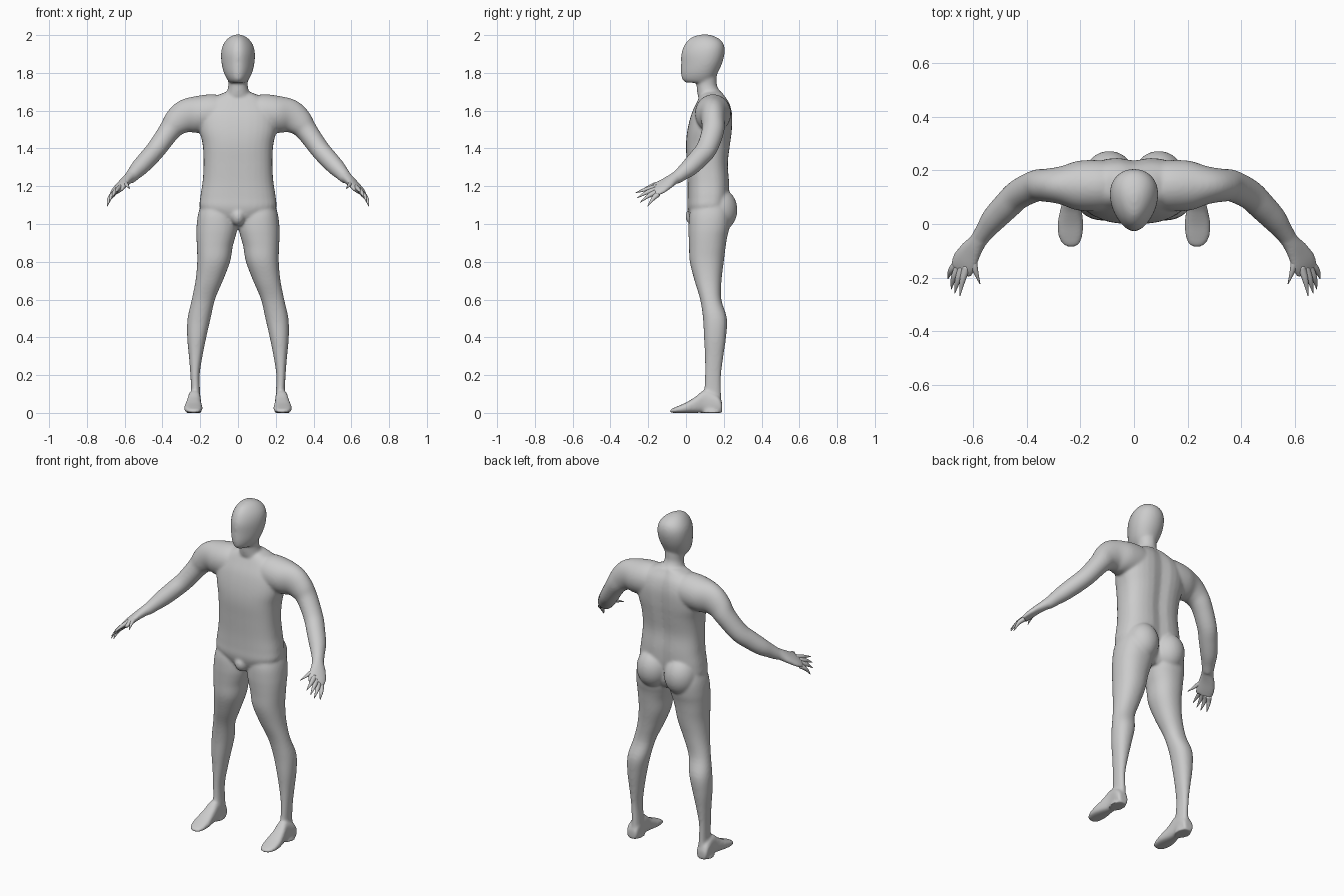
import bpy, bmesh, math
from mathutils import Vector, Matrix

SEG = 32


def spline(rows, sub=4):
    """Catmull-Rom interpolation of parameter rows."""
    out = []
    for i in range(len(rows) - 1):
        p0, p1 = rows[max(i - 1, 0)], rows[i]
        p2, p3 = rows[i + 1], rows[min(i + 2, len(rows) - 1)]
        for k in range(sub):
            t = k / sub
            out.append([0.5 * (2 * b + (c - a) * t + (2 * a - 5 * b + 4 * c - d) * t * t
                               + (3 * b - a - 3 * c + d) * t ** 3)
                        for a, b, c, d in zip(p0, p1, p2, p3)])
    out.append(list(rows[-1]))
    return out


def section(c, u, v, power=2.0, egg=0.0, groove=0.0):
    """Superellipse ring; egg narrows the -v end, groove dents the +v end."""
    ring = []
    for k in range(SEG):
        a = 2 * math.pi * k / SEG
        x = math.copysign(abs(math.cos(a)) ** (2 / power), math.cos(a))
        y = math.copysign(abs(math.sin(a)) ** (2 / power), math.sin(a))
        if y > 0:
            y -= groove * math.exp(-(x / 0.2) ** 2)
        ring.append(c + u * x * (1 + egg * y) + v * y)
    return ring


def loft(bm, rings):
    loops = [[bm.verts.new(p) for p in r] for r in rings]
    for a, b in zip(loops, loops[1:]):
        for k in range(SEG):
            j = (k + 1) % SEG
            bm.faces.new((a[k], a[j], b[j], b[k]))
    bm.faces.new(loops[0][::-1])
    bm.faces.new(loops[-1])


def upright(bm, rows, side=1, **kw):
    """Loft of level sections: z, y front, y back, x inner, x outer."""
    loft(bm, [section(Vector((side * (xi + xo) / 2, (yf + yb) / 2, z)),
                      Vector(((xo - xi) / 2, 0, 0)), Vector((0, (yb - yf) / 2, 0)), **kw)
              for z, yf, yb, xi, xo in spline(rows)])


def central(bm, rows, **kw):
    upright(bm, [(z, yf, yb, -w, w) for z, yf, yb, w in rows], **kw)


def tube(bm, rows, ref, side=1):
    """Limb along a path: x, y, z, radius along ref, radius across."""
    rows = spline(rows)
    pts = [Vector(r[:3]) for r in rows]
    rings = []
    for i, r in enumerate(rows):
        t = (pts[min(i + 1, len(pts) - 1)] - pts[max(i - 1, 0)]).normalized()
        u = (Vector(ref) - t * t.dot(Vector(ref))).normalized()
        ring = section(pts[i], u * r[3], t.cross(u) * r[4])
        rings.append([Vector((p.x * side, p.y, p.z)) for p in ring])
    loft(bm, rings)


def blob(bm, c, r):
    bmesh.ops.create_uvsphere(bm, u_segments=32, v_segments=20, radius=1,
                              matrix=Matrix.Translation(c) @ Matrix.Diagonal((*r, 1)))


def make_object(name, bm):
    bmesh.ops.recalc_face_normals(bm, faces=bm.faces)
    me = bpy.data.meshes.new(name)
    bm.to_mesh(me)
    bm.free()
    for p in me.polygons:
        p.use_smooth = True
    ob = bpy.data.objects.new(name, me)
    bpy.context.collection.objects.link(ob)
    return ob


bm = bmesh.new()
# torso
central(bm, [(.975, .08, .19, .03), (1.02, .03, .22, .12), (1.08, .008, .225, .198),
             (1.14, .008, .232, .2), (1.22, .008, .232, .188), (1.32, .004, .225, .182),
             (1.42, .0, .237, .187), (1.5, .008, .247, .205), (1.58, .028, .248, .205),
             (1.64, .055, .232, .175), (1.68, .075, .205, .11), (1.7, .09, .19, .06)],
        power=2.6, groove=.12)
# neck
central(bm, [(1.6, .08, .21, .08), (1.66, .068, .208, .085), (1.69, .06, .19, .064),
             (1.73, .056, .165, .052), (1.78, .055, .163, .054), (1.83, .06, .16, .05)])
# head
central(bm, [(1.748, .0, .135, .042), (1.765, -.02, .15, .056), (1.8, -.027, .168, .073),
             (1.85, -.026, .191, .085), (1.9, -.025, .204, .088), (1.94, -.012, .203, .081),
             (1.97, .008, .188, .064), (1.992, .038, .155, .04), (2.003, .08, .115, .012)],
        egg=.22)
# crotch
blob(bm, (0, .045, 1.04), (.04, .048, .05))

for s in (-1, 1):
    # buttock
    blob(bm, (s * .092, .175, 1.075), (.095, .097, .115))
    # leg
    upright(bm, [(1.12, .04, .22, .03, .19), (1.05, .018, .235, .01, .212),
                 (.98, .013, .23, .004, .22), (.93, .014, .218, .014, .22),
                 (.88, .016, .21, .028, .218), (.8, .02, .2, .042, .216),
                 (.7, .045, .188, .08, .225), (.6, .075, .187, .122, .245),
                 (.5, .09, .217, .145, .267), (.4, .095, .212, .168, .269),
                 (.3, .1, .198, .188, .26), (.2, .1, .186, .203, .252),
                 (.1, .095, .186, .2, .249), (.05, .09, .19, .197, .258),
                 (0, .085, .192, .192, .275)], side=s, power=2.2)
    # foot: y, top height, x inner, x outer
    foot = spline([(.192, .05, .205, .262), (.17, .09, .197, .27), (.1, .12, .197, .265),
                   (.05, .085, .194, .275), (0, .055, .188, .285), (-.045, .035, .191, .282),
                   (-.075, .022, .203, .266), (-.085, .016, .218, .25)])
    loft(bm, [section(Vector((s * (a + b) / 2, y, h / 2)), Vector(((b - a) / 2, 0, 0)),
                      Vector((0, 0, h / 2)), power=2.7) for y, h, a, b in foot])
    # arm
    tube(bm, [(.06, .145, 1.59, .085, .085), (.13, .143, 1.587, .095, .1),
              (.21, .143, 1.58, .092, .098), (.275, .144, 1.57, .07, .09),
              (.325, .144, 1.538, .062, .074), (.365, .142, 1.49, .059, .058),
              (.43, .11, 1.4, .056, .052), (.475, .067, 1.348, .053, .05),
              (.52, .02, 1.3, .048, .046), (.55, -.02, 1.268, .039, .038),
              (.575, -.055, 1.24, .033, .032)], (0, 1, 0), s)
    # palm
    tube(bm, [(.56, -.035, 1.257, .033, .032), (.585, -.07, 1.236, .035, .028),
              (.61, -.105, 1.213, .046, .023), (.632, -.145, 1.188, .054, .019),
              (.645, -.178, 1.168, .048, .013)], (.75, .1, -.5), s)

body = make_object("body", bm)
# merge the parts into one smooth skin
rm = body.modifiers.new("merge", 'REMESH')
rm.mode = 'VOXEL'
rm.voxel_size = .0065
rm.use_smooth_shade = True
sm = body.modifiers.new("soften", 'SMOOTH')
sm.factor = .5
sm.iterations = 14

# pointed thumb and fingers: base, middle, tip
bm = bmesh.new()
for base, mid, tip in [((.6, -.115, 1.217), (.591, -.17, 1.208), (.573, -.223, 1.188)),
                       ((.622, -.155, 1.197), (.638, -.21, 1.184), (.648, -.268, 1.165)),
                       ((.638, -.16, 1.182), (.656, -.21, 1.166), (.667, -.258, 1.138)),
                       ((.652, -.16, 1.168), (.671, -.2, 1.148), (.68, -.242, 1.115)),
                       ((.662, -.15, 1.157), (.682, -.175, 1.133), (.692, -.203, 1.093))]:
    tube(bm, [(*base, .016, .014), (*mid, .011, .01), (*tip, .0015, .0015)], (.75, .1, -.5))
fingers = make_object("fingers", bm)
fingers.modifiers.new("mirror", 'MIRROR')
